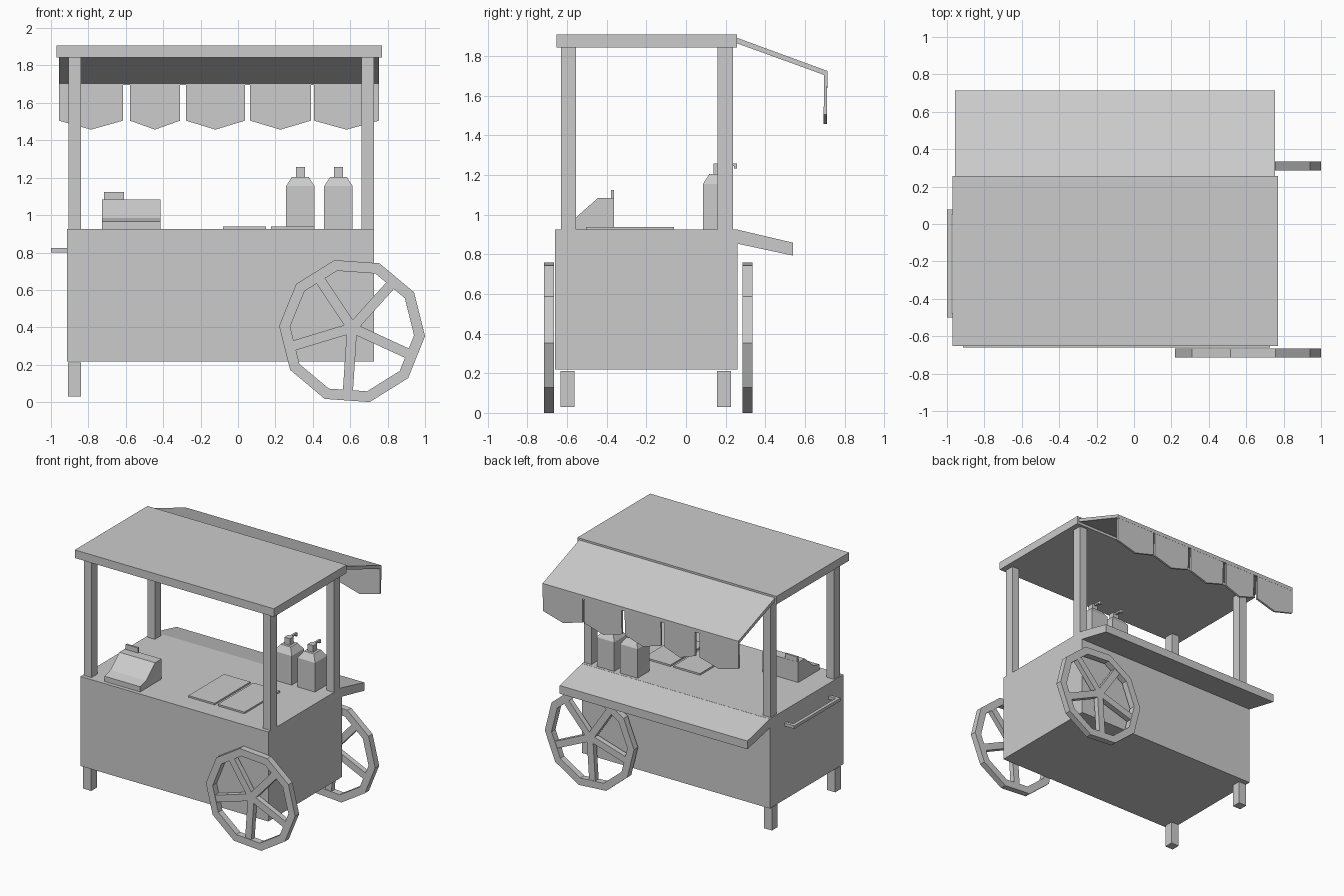
import bpy, bmesh, math
from mathutils import Vector

if "Cube" in bpy.data.objects:
    bpy.data.objects.remove(bpy.data.objects["Cube"])


def make(name, bm):
    bmesh.ops.recalc_face_normals(bm, faces=bm.faces)
    me = bpy.data.meshes.new(name)
    bm.to_mesh(me)
    bm.free()
    ob = bpy.data.objects.new(name, me)
    bpy.context.collection.objects.link(ob)
    return ob


def add_prism(bm, pts, vec):
    f = bm.faces.new([bm.verts.new(p) for p in pts])
    r = bmesh.ops.extrude_face_region(bm, geom=[f], use_keep_orig=True)
    vs = [g for g in r['geom'] if isinstance(g, bmesh.types.BMVert)]
    bmesh.ops.translate(bm, verts=vs, vec=Vector(vec))


def add_box(bm, x0, x1, y0, y1, z0, z1):
    add_prism(bm, [(x0, y0, z0), (x1, y0, z0), (x1, y1, z0), (x0, y1, z0)], (0, 0, z1 - z0))


def box(name, *b):
    bm = bmesh.new()
    add_box(bm, *b)
    return make(name, bm)


def side_profile(name, pts, x0, x1):
    bm = bmesh.new()
    add_prism(bm, [(x0, y, z) for y, z in pts], (x1 - x0, 0, 0))
    return make(name, bm)


# Cart body, sloping serving shelf and roof
box("cart_body", -0.915, 0.727, -0.66, 0.26, 0.218, 0.925)
side_profile("serving_shelf", [(0.26, 0.924), (0.54, 0.858), (0.54, 0.793), (0.26, 0.853)], -0.915, 0.727)
box("roof", -0.97, 0.77, -0.652, 0.256, 1.843, 1.907)

# Roof posts and legs
for side, y in (("front", -0.592), ("back", 0.198)):
    for end, x in (("left", -0.872), ("right", 0.694)):
        box(f"{side}_{end}_post", x - 0.033, x + 0.033, y - 0.038, y + 0.038, 0.925, 1.843)
    yl = y - 0.006
    box(f"{side}_leg", -0.91, -0.84, yl - 0.035, yl + 0.035, 0.03, 0.212)

# Awning sheet with hanging pointed flaps
side_profile("awning", [(0.25, 1.894), (0.714, 1.724), (0.714, 1.695), (0.697, 1.695), (0.697, 1.704), (0.25, 1.866)],
             -0.957, 0.754)
bm = bmesh.new()
for x0, x1 in ((-0.957, -0.615), (-0.578, -0.31), (-0.278, 0.037), (0.064, 0.39), (0.406, 0.754)):
    xm = (x0 + x1) / 2
    add_prism(bm, [(x0, 0.694, 1.505), (xm, 0.694, 1.457), (x1, 0.694, 1.505),
                   (x1, 0.697, 1.695), (x0, 0.697, 1.695)], (0, 0.016, 0))
make("awning_flaps", bm)


# Ten-sided wheels with five spokes
def wheel(name, y0, y1):
    cx, cz, ro, ri, a0 = 0.61, 0.38, 0.391, 0.332, math.radians(-4)
    bm = bmesh.new()
    rings = []
    for r, y in ((ro, y0), (ro, y1), (ri, y1), (ri, y0)):
        rings.append([bm.verts.new((cx + r * math.cos(a0 + k * math.pi / 5), y,
                                    cz + r * math.sin(a0 + k * math.pi / 5))) for k in range(10)])
    for i in range(4):
        a, b = rings[i], rings[(i + 1) % 4]
        for k in range(10):
            j = (k + 1) % 10
            bm.faces.new((a[k], a[j], b[j], b[k]))
    make(name + "_rim", bm)
    bm = bmesh.new()
    w = 0.027
    for k in range(5):
        a = math.radians(-22 + 72 * k)
        d, n = Vector((math.cos(a), 0, math.sin(a))), Vector((-math.sin(a), 0, math.cos(a)))
        c = Vector((cx, y0 + 0.004, cz + 0.015))
        end = Vector((cx, y0 + 0.004, cz)) + d * 0.325
        r = w / math.tan(math.radians(36))
        add_prism(bm, [c, c + d * r - n * w, end - n * w, end + n * w, c + d * r + n * w],
                  (0, y1 - y0 - 0.008, 0))
    make(name + "_spokes", bm)


wheel("front_wheel", -0.715, -0.665)
wheel("back_wheel", 0.285, 0.335)

# Push handle
bm = bmesh.new()
add_prism(bm, [(-0.915, -0.50, 0.80), (-1.0, -0.50, 0.80), (-1.0, 0.077, 0.80), (-0.915, 0.077, 0.80),
               (-0.915, 0.052, 0.80), (-0.975, 0.052, 0.80), (-0.975, -0.475, 0.80), (-0.915, -0.475, 0.80)],
          (0, 0, 0.024))
make("push_handle", bm)

# Till with concave keyboard slope and small display
side_profile("till", [(-0.63, 0.925), (-0.63, 0.966), (-0.555, 0.985), (-0.444, 1.084), (-0.363, 1.084), (-0.363, 0.925)],
             -0.727, -0.414)
box("till_display", -0.716, -0.61, -0.379, -0.364, 1.084, 1.124)

# Counter boards
box("left_board", -0.08, 0.15, -0.505, -0.06, 0.925, 0.938)
box("right_board", 0.177, 0.41, -0.505, -0.06, 0.925, 0.938)

# Pump bottles with tapered shoulders
for side, x in (("left", 0.333), ("right", 0.537)):
    y, h = 0.162, 0.076
    bm = bmesh.new()
    add_box(bm, x - h, x + h, y - h, y + h, 0.925, 1.155)
    top = max(bm.faces, key=lambda f: f.calc_center_median().z)
    r = bmesh.ops.extrude_face_region(bm, geom=[top])
    bmesh.ops.delete(bm, geom=[top], context='FACES_ONLY')
    for v in (g for g in r['geom'] if isinstance(g, bmesh.types.BMVert)):
        v.co = (x + (v.co.x - x) * 0.58, y + (v.co.y - y) * 0.58, 1.205)
    make(f"{side}_bottle", bm)
    bm = bmesh.new()
    add_box(bm, x - 0.024, x + 0.024, y - 0.024, y + 0.024, 1.205, 1.258)
    add_box(bm, x - 0.008, x + 0.008, y + 0.024, y + 0.094, 1.244, 1.258)
    add_box(bm, x - 0.008, x + 0.008, y + 0.08, y + 0.094, 1.232, 1.244)
    make(f"{side}_bottle_pump", bm)
